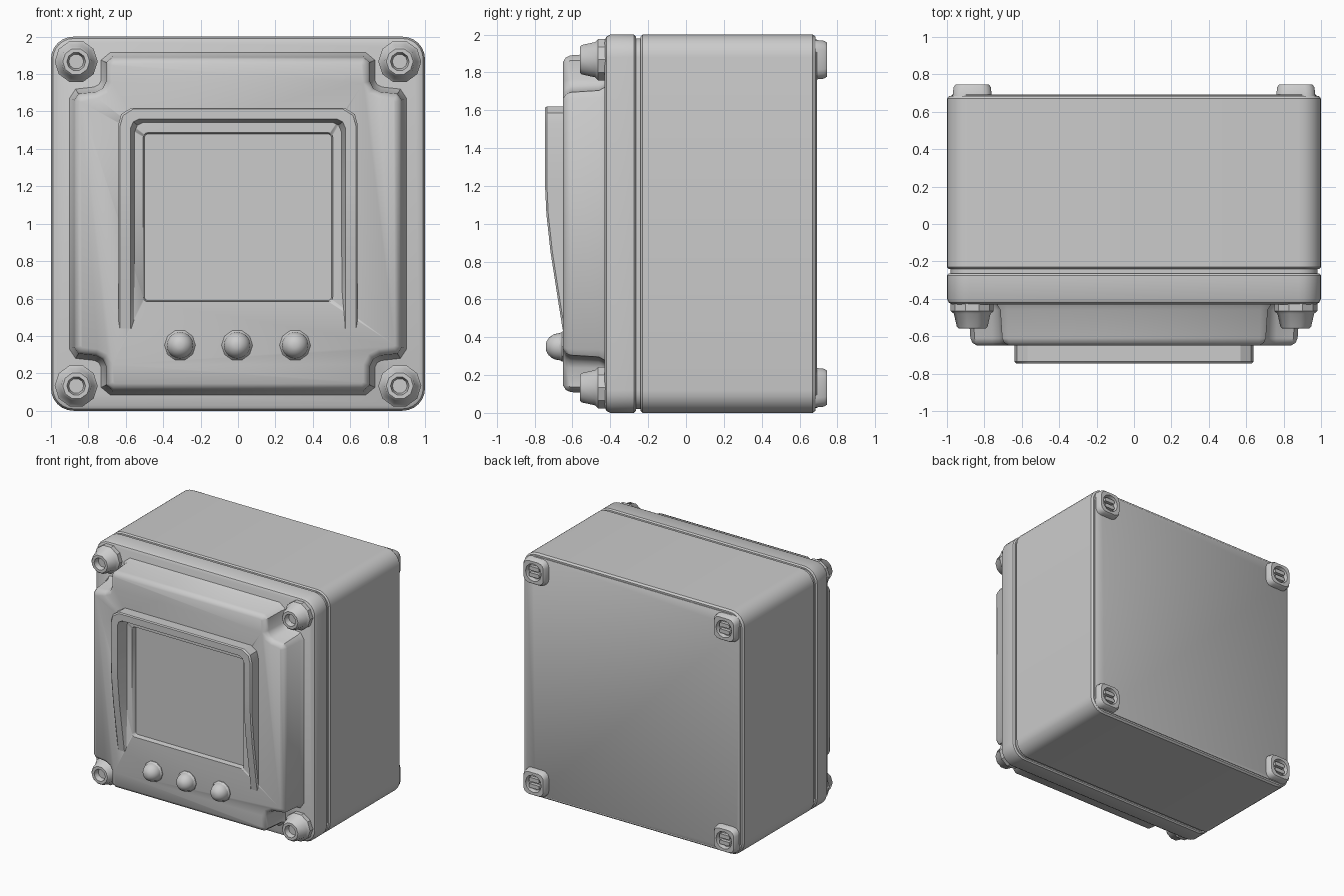
import bpy, bmesh
from math import sin, cos, pi
from mathutils import Vector

cube = bpy.data.objects.get("Cube")
if cube:
    bpy.data.objects.remove(cube, do_unlink=True)

GREY = (0.6, 0.6, 0.6, 1)
grey = bpy.data.materials.new("light_grey_plastic")
grey.use_nodes = True
grey.diffuse_color = GREY
bsdf = next(n for n in grey.node_tree.nodes if n.type == "BSDF_PRINCIPLED")
bsdf.inputs["Base Color"].default_value = GREY
bsdf.inputs["Roughness"].default_value = 0.6


def loft(name, rings, closed=True, angle=35):
    """Skin a list of equal-length point rings and cap both ends."""
    bm = bmesh.new()
    rows = [[bm.verts.new(p) for p in ring] for ring in rings]
    n = len(rows[0])
    for a, b in zip(rows, rows[1:]):
        for i in range(n):
            j = (i + 1) % n
            bm.faces.new((a[i], a[j], b[j], b[i]))
    bm.faces.new(rows[0])
    bm.faces.new(rows[-1])
    bmesh.ops.recalc_face_normals(bm, faces=bm.faces)
    mesh = bpy.data.meshes.new(name)
    bm.to_mesh(mesh)
    bm.free()
    mesh.materials.append(grey)
    ob = bpy.data.objects.new(name, mesh)
    bpy.context.collection.objects.link(ob)
    bpy.ops.object.select_all(action="DESELECT")
    ob.select_set(True)
    bpy.context.view_layer.objects.active = ob
    bpy.ops.object.shade_smooth_by_angle(angle=angle * pi / 180)
    return ob


def rounded(half_x, half_z, r, y, cx=0, cz=1, steps=6):
    """Rounded rectangle ring facing along y."""
    pts = []
    for k, (sx, sz) in enumerate([(1, 1), (-1, 1), (-1, -1), (1, -1)]):
        for i in range(steps + 1):
            a = (k + i / steps) * pi / 2
            pts.append((cx + sx * (half_x - r) + r * cos(a), y,
                        cz + sz * (half_z - r) + r * sin(a)))
    return pts


def circle(r, y, cx, cz, n):
    return [(cx + r * cos(2 * pi * i / n), y, cz + r * sin(2 * pi * i / n)) for i in range(n)]


def shell(name, profile):
    """Rounded square body from (inset, y) pairs."""
    return loft(name, [rounded(1 - d, 1 - d, 0.12 - d, y) for d, y in profile])


# Enclosure: rear box, sealing gasket, front lid and back plate
shell("rear_box", [(0.01, -0.24), (0, -0.23), (0, 0.67), (0.012, 0.685)])
shell("gasket", [(0.02, -0.28), (0.02, -0.23)])
shell("front_lid", [(0.01, -0.265), (0, -0.275), (0, -0.4), (0.01, -0.42), (0.03, -0.43)])
shell("back_plate", [(0.025, 0.67), (0.025, 0.69), (0.03, 0.693)])

# Raised panel with the corners notched around the screws
quarter = [(0.87, 0.66), (0.85, 0.69), (0.76, 0.70), (0.72, 0.72),
           (0.70, 0.76), (0.70, 0.86), (0.67, 0.885)]
outline = quarter + [(-x, z) for x, z in quarter[::-1]]
outline += [(-x, -z) for x, z in outline]
outline = [Vector(p) for p in outline]


def offset(d, y):
    ring = []
    for i, p in enumerate(outline):
        a = (p - outline[i - 1]).normalized()
        b = (outline[(i + 1) % len(outline)] - p).normalized()
        na, nb = Vector((a.y, -a.x)), Vector((b.y, -b.x))
        q = p + (na + nb) * d / (1 + na.dot(nb))
        ring.append((q.x, y, 1 + q.y))
    return ring


panel = loft("raised_panel", [offset(0.035, -0.42), offset(0.03, -0.435), offset(0.015, -0.46),
                              offset(0.005, -0.61), offset(-0.006, -0.635),
                              offset(-0.03, -0.65)], angle=40)

# Screen recess cut into the panel
cutter = loft("screen_cutter", [rounded(0.515, 0.46, 0.03, -0.7, 0, 1.035),
                                rounded(0.5, 0.445, 0.02, -0.61, 0, 1.035)])
cutter.hide_render = True
cutter.hide_viewport = True
cut = panel.modifiers.new("screen_recess", "BOOLEAN")
cut.object = cutter
cut.operation = "DIFFERENCE"
cut.solver = "EXACT"

# Hood around three sides of the screen, fading out down the legs
leg = [(0.44, -0.652), (0.65, -0.685), (0.85, -0.716), (1.05, -0.738), (1.2, -0.745)]
half = []      # outer x, outer z, inner x, inner z, front y
for z, y in leg:
    half.append((0.64, z, 0.575, z, y))
half += [(0.64, 1.53, 0.575, 1.51, -0.745), (0.625, 1.585, 0.56, 1.545, -0.745),
         (0.57, 1.62, 0.53, 1.56, -0.745)]
path = half + [(-ox, oz, -ix, iz, y) for ox, oz, ix, iz, y in half[::-1]]
sections = []
for ox, oz, ix, iz, y in path:
    side = 1 if ox > 0 else -1
    drop = 0.02 if iz > 1.5 else 0
    sections.append([(ox, -0.64, oz), (ox, y + 0.01, oz), (ox - side * 0.01, y, oz - drop / 3),
                     (ix, y, iz), (ix - side * 0.025, -0.64, iz - drop)])
loft("screen_hood", sections, angle=30)

# Three domed push buttons
for label, x in (("right", -0.31), ("middle", -0.005), ("left", 0.305)):
    z = 0.35
    loft("button_collar_" + label, [circle(0.083, -0.64, x, z, 10), circle(0.083, -0.655, x, z, 10),
                                    circle(0.07, -0.672, x, z, 10)])
    dome = [circle(0.072 * cos(t * pi / 14), -0.665 - 0.078 * sin(t * pi / 14), x, z, 20)
            for t in range(7)]
    loft("button_dome_" + label, dome, angle=60)

# Corner screws on the lid and slotted lugs on the back
screw = [(0.115, -0.42), (0.115, -0.465), (0.098, -0.48), (0.082, -0.55),
         (0.072, -0.56), (0.05, -0.56), (0.04, -0.52)]
for sx, side in ((-1, "right"), (1, "left")):
    for sz, level in ((-1, "lower"), (1, "upper")):
        tag = level + "_" + side
        x, z = sx * 0.865, 1 + sz * 0.867
        loft("lid_screw_" + tag, [circle(r, y, x, z, 10) for r, y in screw])
        lug = [(0.105, 0.05, 0.68), (0.1, 0.05, 0.73), (0.09, 0.045, 0.745),
               (0.07, 0.066, 0.745), (0.064, 0.06, 0.71)]
        loft("back_lug_" + tag, [rounded(h, h, r, y, x, z, 3) for h, r, y in lug])
        for k in (-1, 1):
            loft("lug_slot_cheek_" + tag,
                 [rounded(0.045, 0.016, 0.008, y, x, z + k * 0.026, 2) for y in (0.7, 0.738)])
